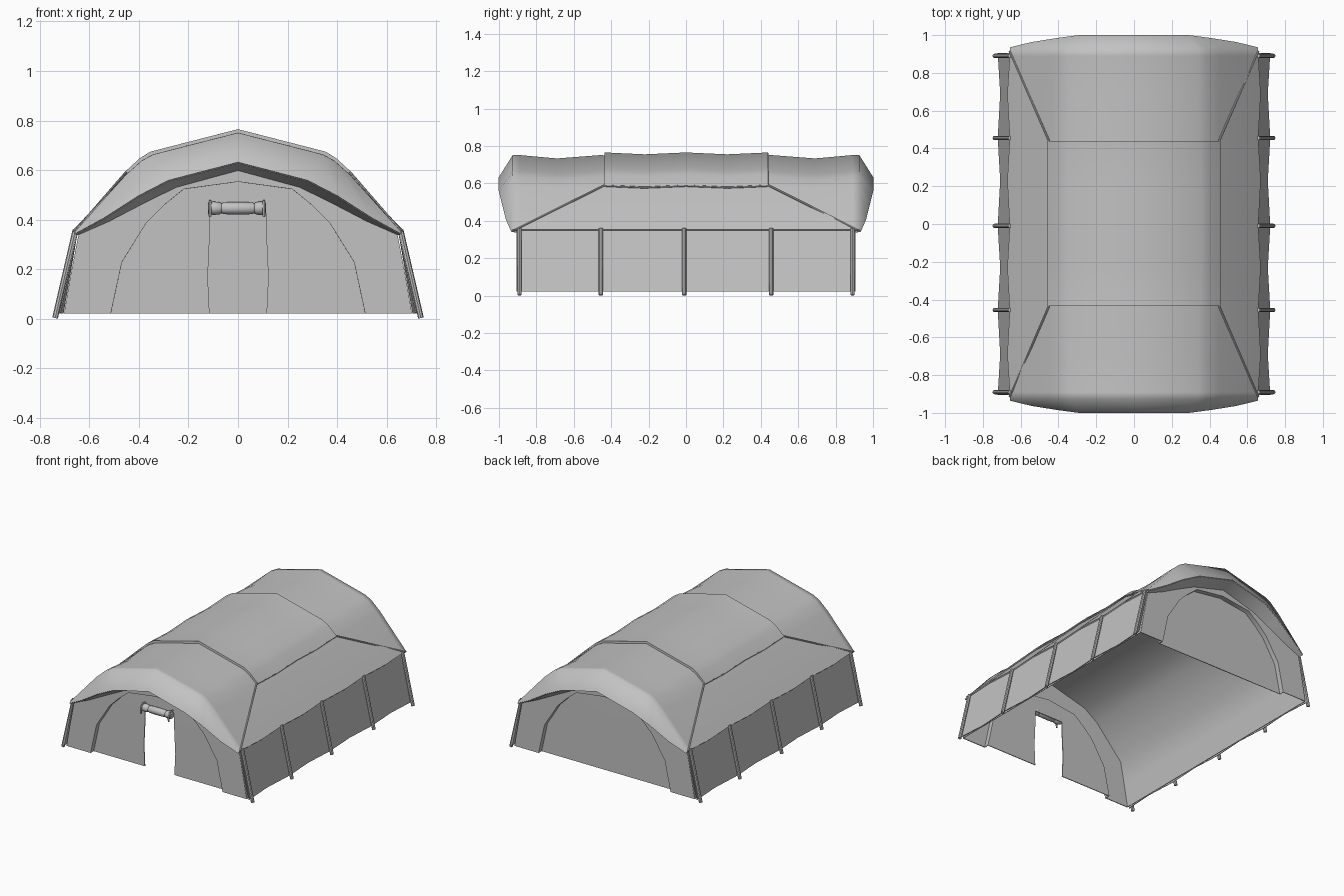
import bpy
import bmesh
import math

cube = bpy.data.objects.get("Cube")
if cube:
    bpy.data.objects.remove(cube, do_unlink=True)

canvas = bpy.data.materials.new("grey_canvas")
canvas.use_nodes = True
GREY = (0.54, 0.54, 0.54, 1)
canvas.diffuse_color = GREY
canvas.node_tree.nodes["Principled BSDF"].inputs["Base Color"].default_value = GREY


def activate(ob):
    bpy.ops.object.select_all(action="DESELECT")
    ob.select_set(True)
    bpy.context.view_layer.objects.active = ob


def smooth(ob, angle):
    activate(ob)
    bpy.ops.object.shade_smooth_by_angle(angle=math.radians(angle))


def sheet(name, rows, thick=0.01, closed=False, angle=32):
    """Skin a grid of points and give the cloth its thickness."""
    bm = bmesh.new()
    grid = [[bm.verts.new(p) for p in row] for row in rows]
    for a, b in zip(grid, grid[1:]):
        n = len(a)
        for i in range(n if closed else n - 1):
            j = (i + 1) % n
            bm.faces.new((a[i], a[j], b[j], b[i]))
    bmesh.ops.remove_doubles(bm, verts=bm.verts, dist=0.0005)
    bmesh.ops.recalc_face_normals(bm, faces=bm.faces)
    mesh = bpy.data.meshes.new(name)
    bm.to_mesh(mesh)
    bm.free()
    mesh.materials.append(canvas)
    ob = bpy.data.objects.new(name, mesh)
    bpy.context.collection.objects.link(ob)
    if thick:
        activate(ob)
        mod = ob.modifiers.new("thickness", "SOLIDIFY")
        mod.thickness = thick
        mod.offset = 0
        bpy.ops.object.modifier_apply(modifier=mod.name)
    smooth(ob, angle)


def tube(name, points, radius):
    """Round bar along a path."""
    curve = bpy.data.curves.new(name, "CURVE")
    curve.dimensions = "3D"
    curve.bevel_depth = radius
    curve.bevel_resolution = 2
    curve.use_fill_caps = True
    spline = curve.splines.new("POLY")
    spline.points.add(len(points) - 1)
    for sp, p in zip(spline.points, points):
        sp.co = (*p, 1)
    curve.materials.append(canvas)
    ob = bpy.data.objects.new(name, curve)
    bpy.context.collection.objects.link(ob)
    activate(ob)
    bpy.ops.object.convert(target="MESH")
    smooth(bpy.context.object, 40)


def both(half):
    """Mirror a half outline, ordered outside to centre, across x = 0."""
    return half + [(-p[0], *p[1:]) for p in reversed(half[:-1])]


def at_y(outline, y):
    return [(x, y, z) for x, z in outline]


def facing(line, side):
    return [(x, side * y, z) for x, y, z in line]


# Bays: even stations are at the poles, odd ones sag between them
STATIONS = [-0.89, -0.69, -0.455, -0.23, -0.01, 0.23, 0.455, 0.69, 0.89]
EAVE_Z = 0.35


def eave_x(i):
    return 0.668 if i % 2 else 0.655


def roof_row(i, y):
    dip = 0.018 if i % 2 else 0
    half = [(eave_x(i), EAVE_Z), (0.45, 0.578 - dip / 2), (0.385, 0.636 - dip),
            (0.34, 0.66 - dip), (0, 0.747 - dip)]
    return at_y(both(half), y)


# Fly roof, turned down at both ends into a sloping canopy
RIM = both([(0.655, 0.932, 0.342), (0.54, 0.96, 0.405), (0.40, 0.982, 0.495), (0.28, 0.998, 0.557), (0, 0.998, 0.63)])
SOFFIT = both([(0.65, 0.905, 0.338), (0.52, 0.905, 0.395), (0.38, 0.905, 0.468), (0.25, 0.905, 0.532), (0, 0.905, 0.60)])
roof = [facing(RIM, -1), roof_row(0, -0.925)]
roof += [roof_row(i, y) for i, y in enumerate(STATIONS)]
roof += [roof_row(8, 0.925), facing(RIM, 1)]
sheet("fly_roof", roof, 0.008, angle=75)

# Raised cover over the middle of the roof
cover = []
for y, dip in ((-0.435, 0), (-0.22, 0.01), (0, 0), (0.22, 0.01), (0.44, 0)):
    half = [(0.452, 0.586 - dip), (0.392, 0.641 - dip), (0.35, 0.667 - dip), (0, 0.757 - dip)]
    cover.append(at_y(both(half), y))
sheet("roof_cover", cover, 0.016)

# Side walls with a thin pole at each station
for side, label in ((1, "left"), (-1, "right")):
    top, bottom = [], []
    for i, y in enumerate(STATIONS):
        y += 0.015 * (y > 0.8) - 0.015 * (y < -0.8)
        top.append((side * (eave_x(i) - 0.006), y, EAVE_Z))
        bottom.append((side * (0.706 if i % 2 else 0.719), y, 0.022))
    sheet(label + "_wall", [top, bottom], 0.005)
    for i in range(0, 9, 2):
        tube(label + "_pole", [(side * 0.656, STATIONS[i], 0.358), (side * 0.738, STATIONS[i], 0.003)], 0.0115)
    # Seam rope around the hip of the roof
    tube(label + "_seam_rope",
         [(side * 0.658, -0.915, 0.352), (side * 0.453, -0.44, 0.588), (side * 0.45, -0.22, 0.578),
          (side * 0.453, 0, 0.588), (side * 0.45, 0.22, 0.578), (side * 0.453, 0.445, 0.588),
          (side * 0.658, 0.915, 0.352)], 0.006)

# Inner lining, one smooth vault close under the fly
VAULT = both([(0.70, 0.022), (0.673, 0.18), (0.642, 0.34), (0.44, 0.56), (0.335, 0.632), (0, 0.718)])
sheet("inner_lining", [at_y(VAULT, y) for y in (-0.902, 0.902)], 0.003, angle=75)

# Ends of the tent
ARCH = both([(0.515, 0.022), (0.47, 0.23), (0.37, 0.39), (0.30, 0.46), (0.22, 0.525), (0, 0.555)])
DOOR = both([(0.115, 0.022), (0.122, 0.17), (0.113, 0.36), (0.113, 0.43), (0.06, 0.43), (0, 0.43)])
CENTRE = [(0, z) for _, z in DOOR]

for side, label in ((-1, "front"), (1, "back")):
    # Underside of the canopy
    sheet(label + "_canopy_underside", [facing(RIM, side), facing(SOFFIT, side)], 0.004)
    # End wall, stepped in at the arch
    inner = DOOR if side < 0 else CENTRE
    sheet(label + "_end_wall",
          [at_y(VAULT, side * 0.902), at_y(ARCH, side * 0.902),
           at_y(ARCH, side * 0.868), at_y(inner, side * 0.868)], 0.006)

# Door flap rolled up above the doorway, pinched by ties
ROLL = [(-0.122, 0), (-0.122, 0.02), (-0.10, 0.027), (-0.075, 0.025), (-0.066, 0.02), (-0.057, 0.024),
        (0, 0.025), (0.057, 0.024), (0.066, 0.02), (0.075, 0.026), (0.10, 0.027), (0.112, 0.02), (0.112, 0)]
rings = []
for x, r in ROLL:
    angles = [math.tau * k / 12 for k in range(12)]
    rings.append([(x, -0.89 + r * math.cos(a), 0.446 + r * math.sin(a)) for a in angles])
sheet("rolled_door_flap", rings, 0, closed=True)
for x in (-0.112, 0.104):
    tube("flap_tie", [(x, -0.918, 0.412), (x, -0.92, 0.446), (x, -0.905, 0.472), (x, -0.872, 0.474)], 0.006)
